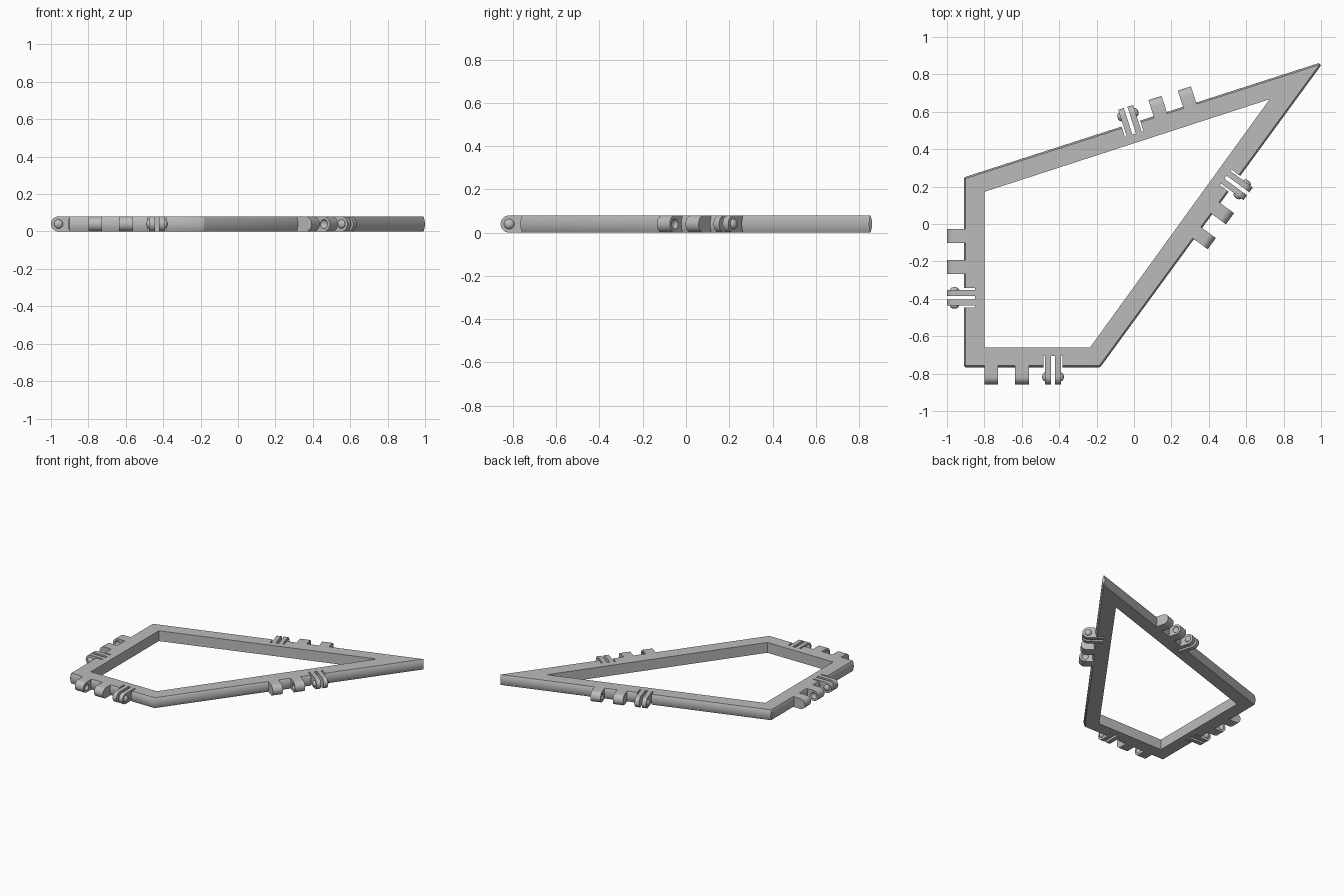
import bpy, bmesh, math
from mathutils import Matrix, Vector

cube = bpy.data.objects.get("Cube")
if cube:
    bpy.data.objects.remove(cube)

H = 0.08          # frame height
R = H / 2         # knuckle radius
BULGE = 0.009     # swell of the outer walls
AXIS = -0.06      # hinge axis, measured outward from the flat edge
OUTER = [Vector(p) for p in ((-0.9, -0.757), (-0.185, -0.757), (0.992, 0.852), (-0.9, 0.243))]
INNER = [Vector(p) for p in ((-0.8, -0.66), (-0.235, -0.66), (0.725, 0.667), (-0.8, 0.172))]
HINGE_AT = (0.302, 1.046, 0.892, 0.473)   # middle knuckle, distance along each side
SIDES = ("front", "left", "back", "right")
PITCH = 0.165

grey = bpy.data.materials.new("plain grey")
grey.use_nodes = True
grey.diffuse_color = (0.5, 0.5, 0.5, 1)
grey.node_tree.nodes["Principled BSDF"].inputs["Base Color"].default_value = (0.5, 0.5, 0.5, 1)


def finish(bm, name, matrix=Matrix()):
    bmesh.ops.remove_doubles(bm, verts=bm.verts, dist=1e-5)
    bmesh.ops.recalc_face_normals(bm, faces=bm.faces)
    mesh = bpy.data.meshes.new(name)
    bm.to_mesh(mesh)
    bm.free()
    mesh.transform(matrix)
    mesh.materials.append(grey)
    obj = bpy.data.objects.new(name, mesh)
    bpy.context.collection.objects.link(obj)
    return obj


def activate(obj):
    bpy.ops.object.select_all(action='DESELECT')
    obj.select_set(True)
    bpy.context.view_layer.objects.active = obj


def cut(obj, cutter):
    activate(obj)
    mod = obj.modifiers.new("cut", 'BOOLEAN')
    mod.operation, mod.solver, mod.object = 'DIFFERENCE', 'EXACT', cutter
    bpy.ops.object.modifier_apply(modifier=mod.name)
    bpy.data.objects.remove(cutter)


def smooth(obj):
    activate(obj)
    bpy.ops.object.shade_smooth_by_angle(angle=math.radians(30))


def box(name, matrix, size, centre):
    bm = bmesh.new()
    bmesh.ops.create_cube(bm, size=1, matrix=Matrix.Translation(centre) @ Matrix.Diagonal((*size, 1)))
    return finish(bm, name, matrix)


def lug(name, matrix, x0, x1, root):
    """Round-ended tab from the hinge axis back to root, x0 to x1 along the side."""
    profile = [(root, 0), (root, H)]
    for i in range(17):
        a = math.pi * (0.5 + i / 16)
        profile.append((AXIS + R * math.cos(a), R + R * math.sin(a)))
    bm = bmesh.new()
    face = bm.faces.new([bm.verts.new((x0, y, z)) for y, z in profile])
    new = bmesh.ops.extrude_face_region(bm, geom=[face])["geom"]
    bmesh.ops.translate(bm, vec=(x1 - x0, 0, 0), verts=[v for v in new if isinstance(v, bmesh.types.BMVert)])
    return finish(bm, name, matrix)


def button(name, matrix, x):
    """Flattened ball on the hinge axis."""
    bm = bmesh.new()
    place = Matrix.Translation((x, AXIS, R)) @ Matrix.Diagonal((0.016, 0.024, 0.024, 1))
    place = place @ Matrix.Rotation(math.pi / 2, 4, 'Y')
    bmesh.ops.create_uvsphere(bm, u_segments=20, v_segments=12, radius=1, matrix=place)
    return finish(bm, name, matrix)


# Frame: flat top and bottom, straight inner walls, swelling outer walls
directions = [(OUTER[(i + 1) % 4] - OUTER[i]).normalized() for i in range(4)]
normals = [Vector((d.y, -d.x)) for d in directions]
LEVELS = 10
bm = bmesh.new()
rings = []
for k in range(LEVELS + 1):
    t = 2 * k / LEVELS - 1
    ring = []
    for i, p in enumerate(OUTER):
        for n in (normals[i - 1], normals[i]):
            q = p + n * BULGE * (1 - t * t)
            ring.append(bm.verts.new((q.x, q.y, H * k / LEVELS)))
    rings.append(ring)
low, high = ([bm.verts.new((p.x, p.y, z)) for p in INNER] for z in (0, H))
for a, b in zip(rings, rings[1:]):
    for j in range(8):
        m = (j + 1) % 8
        bm.faces.new((a[j], a[m], b[m], b[j]))
for i in range(4):
    j = (i + 1) % 4
    bm.faces.new((low[i], low[j], high[j], high[i]))
    for ring, inner in ((rings[0], low), (rings[-1], high)):
        bm.faces.new((ring[2 * i + 1], ring[2 * j], inner[j], inner[i]))
# close the sliver between the doubled corner points before they merge
bmesh.ops.remove_doubles(bm, verts=bm.verts, dist=1e-5)
frame = finish(bm, "frame")

# Hinges: two socketed knuckles and one two-leaf fork on every side
for i, side in enumerate(SIDES):
    d = directions[i]
    m = Matrix(((d.x, -d.y, 0, OUTER[i].x), (d.y, d.x, 0, OUTER[i].y), (0, 0, 1, 0), (0, 0, 0, 1)))
    mid = HINGE_AT[i]
    for label, c, facing in (("first", mid - PITCH, 1), ("second", mid, -1)):
        knuckle = lug(f"{side}_{label}_knuckle", m, c - 0.037, c + 0.037, 0.012)
        cut(knuckle, button("socket_cutter", m, c + facing * 0.037))
        smooth(knuckle)

    c = mid + PITCH
    cut(frame, box("slot_cutter", m, (0.104, 0.15, 0.2), (c, -0.025, R)))
    for label, s in (("near", -1), ("far", 1)):
        smooth(lug(f"{side}_{label}_fork_leaf", m, c + s * 0.01, c + s * 0.042, 0.052))
        smooth(button(f"{side}_{label}_fork_pin", m, c + s * 0.042))

smooth(frame)
